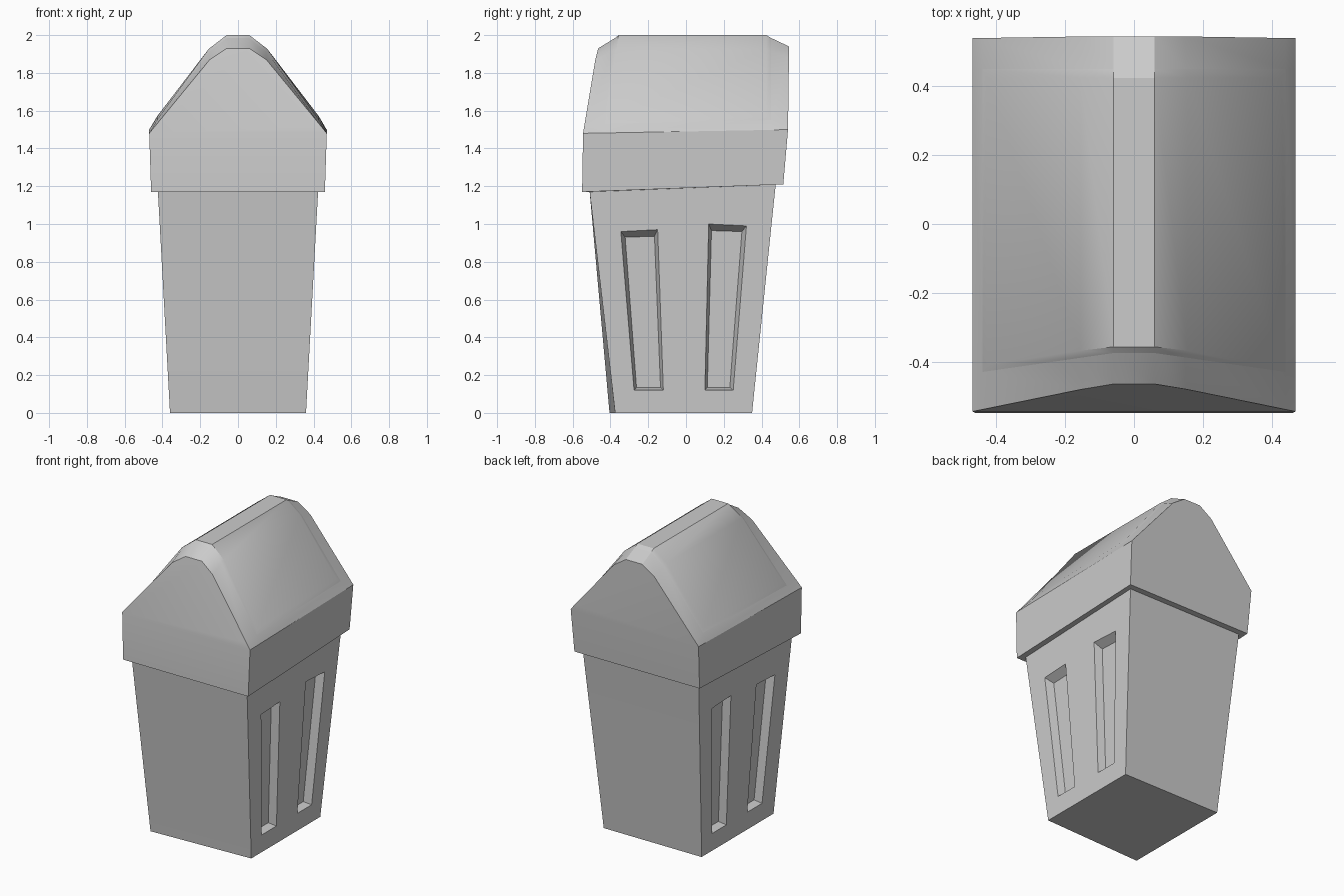
import bpy, bmesh

if "Cube" in bpy.data.objects:
    bpy.data.objects.remove(bpy.data.objects["Cube"])


def build(name, polys):
    """Make a welded object from a list of polygons given as point lists."""
    bm = bmesh.new()
    for poly in polys:
        bm.faces.new([bm.verts.new(p) for p in poly])
    bmesh.ops.remove_doubles(bm, verts=bm.verts, dist=0.0005)
    bmesh.ops.recalc_face_normals(bm, faces=bm.faces)
    mesh = bpy.data.meshes.new(name)
    bm.to_mesh(mesh)
    bm.free()
    obj = bpy.data.objects.new(name, mesh)
    bpy.context.collection.objects.link(obj)
    bpy.ops.object.select_all(action='DESELECT')
    obj.select_set(True)
    bpy.context.view_layer.objects.active = obj
    bpy.ops.object.shade_smooth_by_angle(angle=0.52)
    return obj


def strip(a, b, cols=None):
    """Quads between two rows of points."""
    cols = range(len(a) - 1) if cols is None else cols
    return [[a[i], a[i + 1], b[i + 1], b[i]] for i in cols]


def mirrored(half):
    return half + [(-x, y, z) for x, y, z in reversed(half)]


# Body: tapered tub, each side wall a grid with two recessed panels
DEPTH = 0.05


def wall_x(z):
    return 0.36 + 0.065 * z / 1.19


def rim_z(y):
    return 1.17 + 0.0406 * (y + 0.51)


def body_side(sign, front_y):
    def pt(y, z, d=0.0):
        return (sign * (wall_x(z) - d), y, z)

    def front(z):
        return front_y + (-0.51 - front_y) * z / 1.17

    rows = [
        [pt(y, 0) for y in (front_y, -0.27, -0.115, 0.10, 0.245, 0.35)],
        [pt(y, 0.12) for y in (front(0.12), -0.275, -0.12, 0.10, 0.25, 0.362)],
        [pt(front(0.96), 0.96), pt(-0.345, 0.96), pt(-0.15, 0.97),
         pt(0.12, 1.0), pt(0.32, 0.99), pt(0.452, 0.99)],
        [pt(y, rim_z(y)) for y in (-0.51, -0.36, -0.14, 0.125, 0.335, 0.475)],
    ]
    polys = strip(rows[0], rows[1]) + strip(rows[2], rows[3])
    polys += strip(rows[1], rows[2], (0, 2, 4))
    # recess floors, in the same corner order as the openings
    floors = {1: [(-0.262, 0.135), (-0.135, 0.135), (-0.167, 0.935), (-0.322, 0.93)],
              3: [(0.113, 0.135), (0.232, 0.135), (0.296, 0.96), (0.135, 0.965)]}
    for c, floor in floors.items():
        outer = [rows[1][c], rows[1][c + 1], rows[2][c + 1], rows[2][c]]
        inner = [pt(y, z, DEPTH) for y, z in floor]
        polys.append(inner)
        polys += strip(outer + outer[:1], inner + inner[:1])
    fronts = [r[0] for r in rows]
    backs = [r[-1] for r in rows]
    return polys, fronts, backs


right, rf, rb = body_side(1, -0.375)
left, lf, lb = body_side(-1, -0.405)
tub = right + left + strip(rf, lf) + strip(rb, lb)
tub.append([rf[0], rb[0], lb[0], lf[0]])
build("bin_body", tub)

# Lid: gabled hood lofted along y; points run rim, eave, panel corner, shoulder, ridge
hood = [mirrored(h) for h in (
    [(0.46, -0.55, 1.17), (0.47, -0.545, 1.48), (0.44, -0.539, 1.517),
     (0.15, -0.48, 1.87), (0.06, -0.465, 1.93)],
    [(0.46, -0.43, 1.1745), (0.47, -0.43, 1.482), (0.44, -0.43, 1.53),
     (0.15, -0.388, 1.915), (0.06, -0.375, 1.985)],
    [(0.46, 0.45, 1.2075), (0.47, 0.45, 1.498), (0.44, 0.45, 1.55),
     (0.15, 0.45, 1.915), (0.06, 0.45, 1.985)],
    [(0.46, 0.515, 1.21), (0.47, 0.54, 1.50), (0.44, 0.5405, 1.536),
     (0.15, 0.545, 1.88), (0.06, 0.545, 1.94)],
)]
polys = strip(hood[0], hood[1], (0, 1, 2, 3, 4, 5, 6, 7, 8))
polys += strip(hood[1], hood[2], (0, 1, 7, 8))
polys += strip(hood[2], hood[3])
for end in (hood[0], hood[3]):
    polys.append(end[1:9])                              # gable
    polys.append([end[0], end[1], end[8], end[9]])      # skirt

# Underside lip between the lid skirt and the body
for side, tub_f, tub_b in ((0, rf[-1], rb[-1]), (9, lf[-1], lb[-1])):
    polys.append([row[side] for row in hood] + [tub_b, tub_f])
polys.append([hood[0][0], hood[0][9], lf[-1], rf[-1]])
polys.append([hood[3][0], hood[3][9], lb[-1], rb[-1]])
build("lid_hood", polys)

# Raised saddle panel on the lid with bevelled edges
base_f, base_b = hood[1][2:8], hood[2][2:8]
top_f = mirrored([(0.428, -0.41, 1.553), (0.155, -0.368, 1.927), (0.06, -0.357, 2.0)])
top_b = mirrored([(0.428, 0.425, 1.57), (0.155, 0.425, 1.927), (0.06, 0.425, 2.0)])
panel = strip(top_f, top_b) + strip(base_f, top_f) + strip(top_b, base_b)
for i in (0, 5):
    panel.append([base_f[i], top_f[i], top_b[i], base_b[i]])
build("lid_panel", panel)
